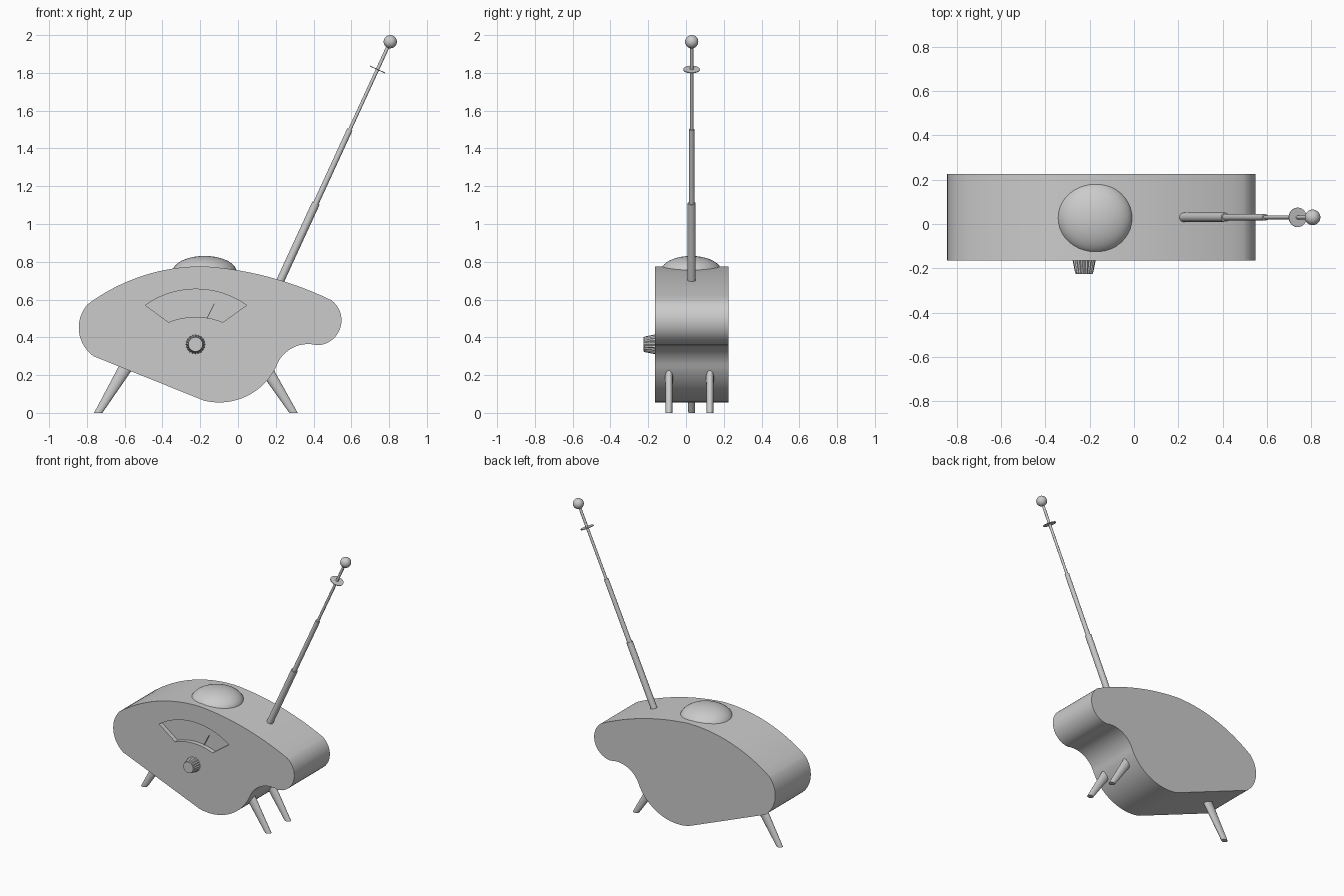
import bpy, bmesh, math
from mathutils import Vector

if "Cube" in bpy.data.objects:
    bpy.data.objects.remove(bpy.data.objects["Cube"])

grey = bpy.data.materials.new("grey")
grey.diffuse_color = (0.6, 0.6, 0.6, 1)
grey.use_nodes = True
grey.node_tree.nodes["Principled BSDF"].inputs["Base Color"].default_value = grey.diffuse_color
MID_Y = 0.03            # middle plane of the body
FRONT, BACK = -0.165, 0.225


def finish(name, bm, smooth=35):
    bmesh.ops.recalc_face_normals(bm, faces=bm.faces)
    me = bpy.data.meshes.new(name)
    bm.to_mesh(me)
    bm.free()
    ob = bpy.data.objects.new(name, me)
    bpy.context.collection.objects.link(ob)
    me.materials.append(grey)
    bpy.ops.object.select_all(action='DESELECT')
    ob.select_set(True)
    bpy.context.view_layer.objects.active = ob
    if smooth:
        bpy.ops.object.shade_smooth_by_angle(angle=math.radians(smooth))
    return ob


def arc(a, b, c, n):
    """Points on the circle from a through b to c, without c."""
    (ax, ay), (bx, by), (cx, cy) = a, b, c
    d = 2 * (ax * (by - cy) + bx * (cy - ay) + cx * (ay - by))
    sa, sb, sc = ax * ax + ay * ay, bx * bx + by * by, cx * cx + cy * cy
    ux = (sa * (by - cy) + sb * (cy - ay) + sc * (ay - by)) / d
    uy = (sa * (cx - bx) + sb * (ax - cx) + sc * (bx - ax)) / d
    r = math.hypot(ax - ux, ay - uy)
    t0, t1, t2 = (math.atan2(p[1] - uy, p[0] - ux) for p in (a, b, c))
    tau = 2 * math.pi
    sweep = (t2 - t0) % tau
    if (t1 - t0) % tau > sweep:
        sweep -= tau
    return [(ux + r * math.cos(t0 + sweep * i / n),
             uy + r * math.sin(t0 + sweep * i / n)) for i in range(n)]


def slab(name, outline, y0, y1, smooth=35):
    """Extrude an x-z outline from y0 to y1."""
    bm = bmesh.new()
    face = bm.faces.new([bm.verts.new((x, y0, z)) for x, z in outline])
    ext = bmesh.ops.extrude_face_region(bm, geom=[face])
    for v in ext["geom"]:
        if isinstance(v, bmesh.types.BMVert):
            v.co.y = y1
    return finish(name, bm, smooth)


def loft(name, rings, smooth=35):
    """Skin closed rings of points and cap both ends."""
    bm = bmesh.new()
    rows = [[bm.verts.new(p) for p in ring] for ring in rings]
    n = len(rows[0])
    for a, b in zip(rows, rows[1:]):
        for i in range(n):
            bm.faces.new((a[i], a[(i + 1) % n], b[(i + 1) % n], b[i]))
    bm.faces.new(rows[0])
    bm.faces.new(rows[-1])
    return finish(name, bm, smooth)


def ring(center, u, v, n=24):
    return [Vector(center) + Vector(u) * math.cos(2 * math.pi * i / n)
            + Vector(v) * math.sin(2 * math.pi * i / n) for i in range(n)]


def ball(name, center, size):
    bm = bmesh.new()
    bmesh.ops.create_uvsphere(bm, u_segments=40, v_segments=24, radius=1)
    for v in bm.verts:
        v.co = Vector(center) + v.co * Vector(size)
    return finish(name, bm, 60)


# Body: a kidney-shaped outline made of joined arcs
outline = (arc((-0.765, 0.30), (-0.843, 0.453), (-0.796, 0.575), 16)
           + arc((-0.796, 0.575), (-0.495, 0.729), (-0.177, 0.776), 12)
           + arc((-0.177, 0.776), (0.225, 0.702), (0.495, 0.596), 12)
           + arc((0.495, 0.596), (0.548, 0.49), (0.42, 0.358), 18)
           + arc((0.42, 0.358), (0.29, 0.345), (0.2, 0.24), 14)
           + arc((0.2, 0.24), (0.034, 0.083), (-0.18, 0.065), 18)
           + [(-0.18, 0.065)])
body = slab("body", outline, FRONT, BACK)

# Recessed fan-shaped dial window
fan = (arc((-0.49, 0.57), (-0.225, 0.655), (0.045, 0.57), 20) + [(0.045, 0.57)]
       + arc((-0.08, 0.48), (-0.225, 0.508), (-0.368, 0.48), 14) + [(-0.368, 0.48)])
cutter = slab("dial_cutter", fan, FRONT - 0.05, FRONT + 0.03, 0)
cutter.hide_render = True
cut = body.modifiers.new("dial", 'BOOLEAN')
cut.operation = 'DIFFERENCE'
cut.solver = 'EXACT'
cut.object = cutter
bpy.context.view_layer.objects.active = body
bpy.ops.object.modifier_apply(modifier=cut.name)
bpy.data.objects.remove(cutter)

# Dial needle
slab("dial_needle", [(-0.167, 0.50), (-0.163, 0.50), (-0.123, 0.58), (-0.127, 0.58)],
     FRONT + 0.022, FRONT + 0.031, 0)

# Fluted tapered knob with a smooth front rim
def flutes(y, r, depth, n=40):
    return [(-0.225 + (r - depth * (i % 2)) * math.cos(2 * math.pi * i / n), y,
             0.363 + (r - depth * (i % 2)) * math.sin(2 * math.pi * i / n))
            for i in range(n)]

loft("knob", [flutes(FRONT + 0.01, 0.054, 0.005), flutes(-0.215, 0.042, 0.005),
              flutes(-0.225, 0.038, 0)], 20)

# Low dome on top
ball("dome", (-0.177, MID_Y - 0.003, 0.745), (0.17, 0.163, 0.086))

# Three splayed legs that widen toward the body
for name, x, y, slope in (("left_leg", -0.74, MID_Y, 0.61),
                          ("right_front_leg", 0.294, -0.09, -0.635),
                          ("right_back_leg", 0.294, 0.127, -0.635)):
    loft(name, [ring((x + slope * z, y, z), (0.022 + 0.08 * z, 0, 0),
                     (0, 0.018 + 0.012 * z, 0)) for z in (0, 0.3)])

# Telescopic antenna leaning right
TIP = Vector((0.806, MID_Y, 1.965))
axis = Vector((0.46, 0, 1)).normalized()
side = Vector((axis.z, 0, -axis.x))


def rod(name, z0, z1, r):
    ends = [TIP + axis * ((z - TIP.z) / axis.z) for z in (z0, z1)]
    return loft(name, [ring(p, side * r, (0, r, 0)) for p in ends])


rod("antenna_lower", 0.68, 1.11, 0.021)
rod("antenna_middle", 1.10, 1.50, 0.015)
rod("antenna_upper", 1.49, 1.96, 0.009)
rod("antenna_disc", 1.816, 1.820, 0.044)
ball("antenna_ball", TIP, (0.035, 0.035, 0.035))
